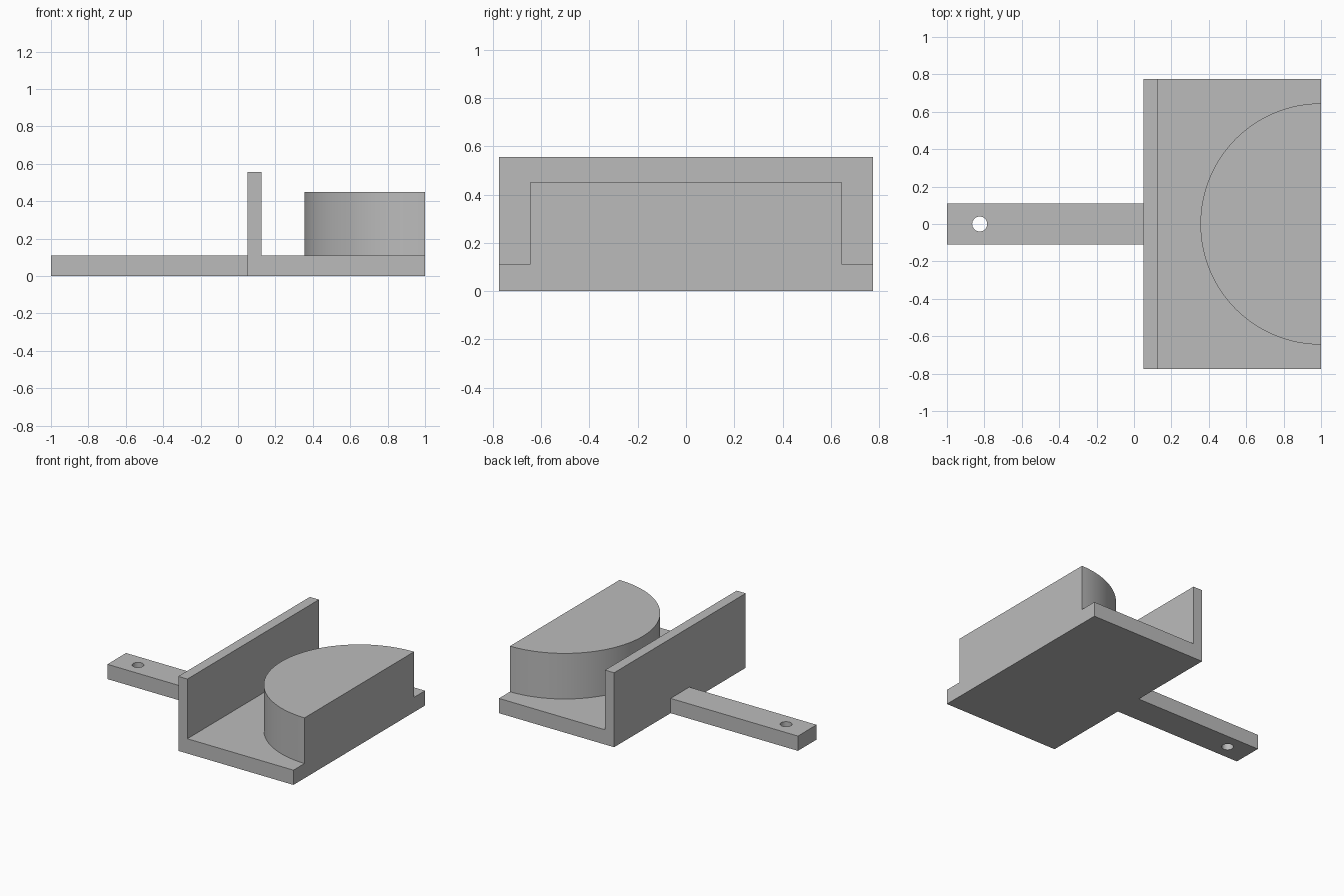
import bpy
import bmesh
import math
from mathutils import Vector

if "Cube" in bpy.data.objects:
    bpy.data.objects.remove(bpy.data.objects["Cube"], do_unlink=True)

GREY = (0.5, 0.5, 0.5, 1.0)
grey = bpy.data.materials.new("plain grey")
grey.use_nodes = True
grey.diffuse_color = GREY
grey.node_tree.nodes["Principled BSDF"].inputs["Base Color"].default_value = GREY

THICK = 0.11        # base and handle thickness
INNER = 0.05        # x where the handle meets the base
HALF_WIDTH = 0.775


def prism(name, outline, direction):
    """Extrude a closed outline of 3D points along a direction."""
    bm = bmesh.new()
    face = bm.faces.new([bm.verts.new(p) for p in outline])
    result = bmesh.ops.extrude_face_region(bm, geom=[face], use_keep_orig=True)
    moved = [v for v in result["geom"] if isinstance(v, bmesh.types.BMVert)]
    bmesh.ops.translate(bm, verts=moved, vec=Vector(direction))
    bmesh.ops.recalc_face_normals(bm, faces=bm.faces)
    mesh = bpy.data.meshes.new(name)
    bm.to_mesh(mesh)
    bm.free()
    mesh.materials.append(grey)
    obj = bpy.data.objects.new(name, mesh)
    bpy.context.collection.objects.link(obj)
    return obj


def activate(obj):
    bpy.ops.object.select_all(action="DESELECT")
    obj.select_set(True)
    bpy.context.view_layer.objects.active = obj


def arc(cx, radius, start, sweep, steps, z):
    angles = [start + sweep * i / steps for i in range(steps + 1)]
    return [(cx + radius * math.cos(a), radius * math.sin(a), z) for a in angles]


# Base plate and upright wall, one L-shaped section
section = [(INNER, 0), (1, 0), (1, THICK), (0.125, THICK), (0.125, 0.555), (INNER, 0.555)]
prism("base_and_wall", [(x, -HALF_WIDTH, z) for x, z in section], (0, 2 * HALF_WIDTH, 0))

# Half-round block, flat side flush with the outer edge
block = prism("half_round_block", arc(1, 0.645, math.pi / 2, math.pi, 64, THICK), (0, 0, 0.34))

# Handle bar with a round hole near its end
handle = prism("handle", [(-1, -THICK, 0), (INNER, -THICK, 0), (INNER, THICK, 0), (-1, THICK, 0)],
               (0, 0, THICK))
cutter = prism("hole_cutter", arc(-0.825, 0.04, 0, math.tau, 32, -0.1)[:-1], (0, 0, 0.4))
cutter.hide_render = True
hole = handle.modifiers.new("hole", "BOOLEAN")
hole.operation = "DIFFERENCE"
hole.solver = "EXACT"
hole.object = cutter
activate(handle)
bpy.ops.object.modifier_apply(modifier=hole.name)
bpy.data.objects.remove(cutter, do_unlink=True)

# Smooth the curved sides, keep the edges sharp
for obj in (block, handle):
    activate(obj)
    bpy.ops.object.shade_smooth_by_angle(angle=math.radians(30))
